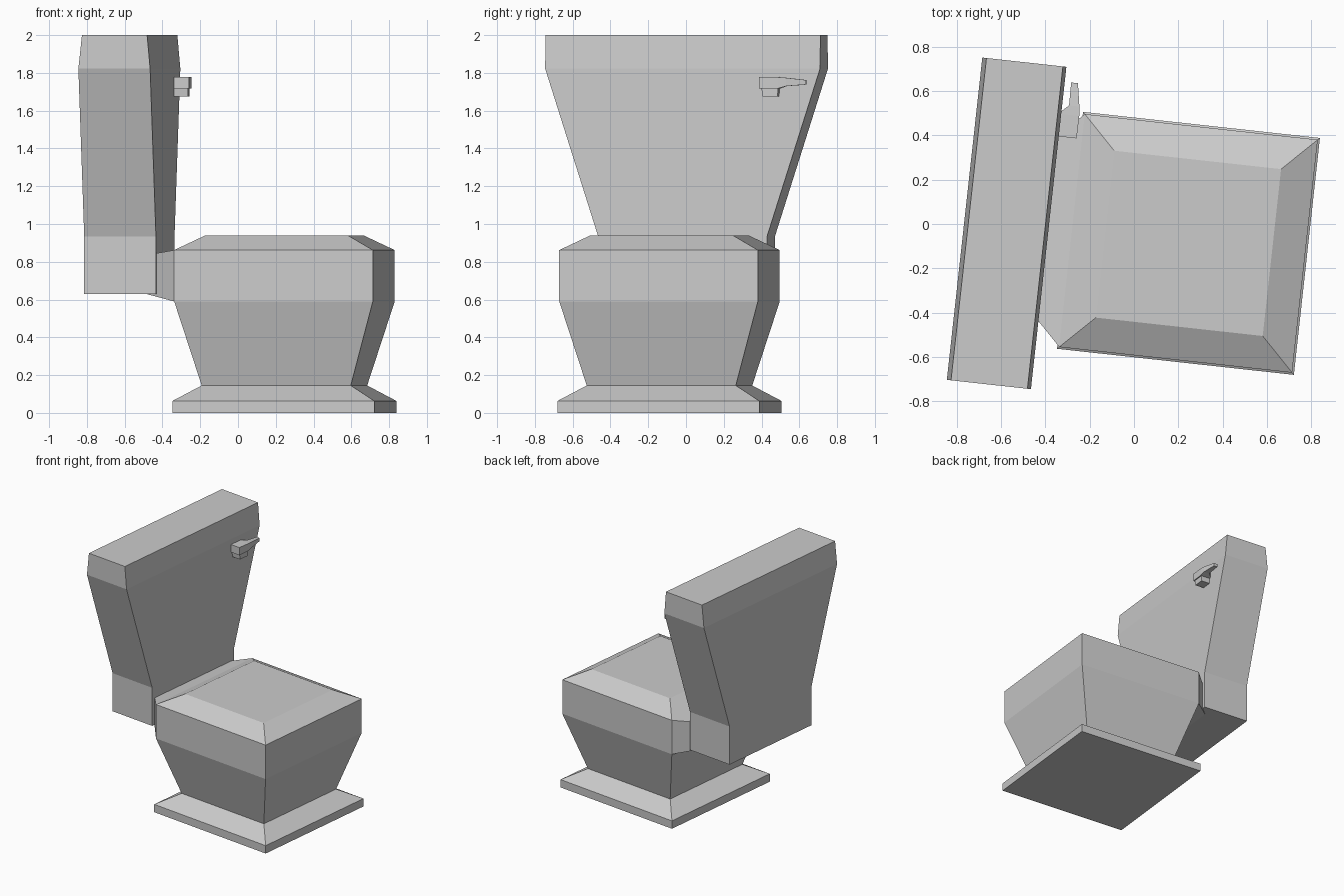
import bpy, bmesh, math

if "Cube" in bpy.data.objects:
    bpy.data.objects.remove(bpy.data.objects["Cube"])

TURN = math.radians(-6.28)   # the whole model is turned slightly about z
CY = -0.06                   # symmetry plane in the turned frame


def finish(name, bm):
    bmesh.ops.recalc_face_normals(bm, faces=bm.faces)
    me = bpy.data.meshes.new(name)
    bm.to_mesh(me)
    bm.free()
    ob = bpy.data.objects.new(name, me)
    ob.rotation_euler.z = TURN
    bpy.context.collection.objects.link(ob)
    return ob


def loft(rings):
    """Skin a list of equal-length point rings and cap both ends."""
    bm = bmesh.new()
    loops = [[bm.verts.new(p) for p in r] for r in rings]
    n = len(loops[0])
    for a, b in zip(loops, loops[1:]):
        for i in range(n):
            j = (i + 1) % n
            bm.faces.new((a[i], a[j], b[j], b[i]))
    bm.faces.new(loops[0][::-1])
    bm.faces.new(loops[-1])
    bmesh.ops.recalc_face_normals(bm, faces=bm.faces)
    return bm


def rect(x0, x1, half, z):
    return [(x0, CY - half, z), (x1, CY - half, z), (x1, CY + half, z), (x0, CY + half, z)]


# bowl: square rings from foot to lid
CX = 0.254
levels = [(0, .538), (.063, .538), (.145, .397), (.59, .529), (.862, .529), (.94, .379)]
bm = loft([rect(CX - h, CX + h, h, z) for z, h in levels])

# tapered neck pulled from the back of the bowl into the tank
bm.faces.ensure_lookup_table()
back = next(f for f in bm.faces
            if f.normal.x < -.99 and .6 < f.calc_center_median().z < .85)
neck = bmesh.ops.extrude_discrete_faces(bm, faces=[back])["faces"][0]
for v in neck.verts:
    v.co.x -= 0.19
    v.co.y = CY + (v.co.y - CY) * (.529 - .19) / .529
    v.co.z += 0.045 if v.co.z < .7 else -0.03
finish("bowl", bm)

# tank: flaring upward, with a slightly chamfered top
B, F = -0.763, -0.381
finish("tank", loft([rect(B, F, .45, .63), rect(B, F, .45, .935),
                     rect(B, F, .732, 1.822), rect(B + .019, F - .016, .732, 2.0)]))

# flush handle: stem out of the tank, lever bending sideways from it
stem = [(.373, 1.675), (.454, 1.675), (.456, 1.722), (.368, 1.722)]
finish("handle_stem", loft([[(x, y, z) for y, z in stem] for x in (-.40, -.308)]))


def lever_ring(y, x0, x1, z0, z1):
    return [(x0, y, z0), (x1, y, z0), (x1, y, z1), (x0, y, z1)]


finish("handle_lever", loft([
    lever_ring(.356, -.395, -.300, 1.718, 1.779),
    lever_ring(.458, -.395, -.299, 1.718, 1.777),
    lever_ring(.500, -.350, -.303, 1.730, 1.774),
    lever_ring(.604, -.352, -.321, 1.738, 1.762)]))
